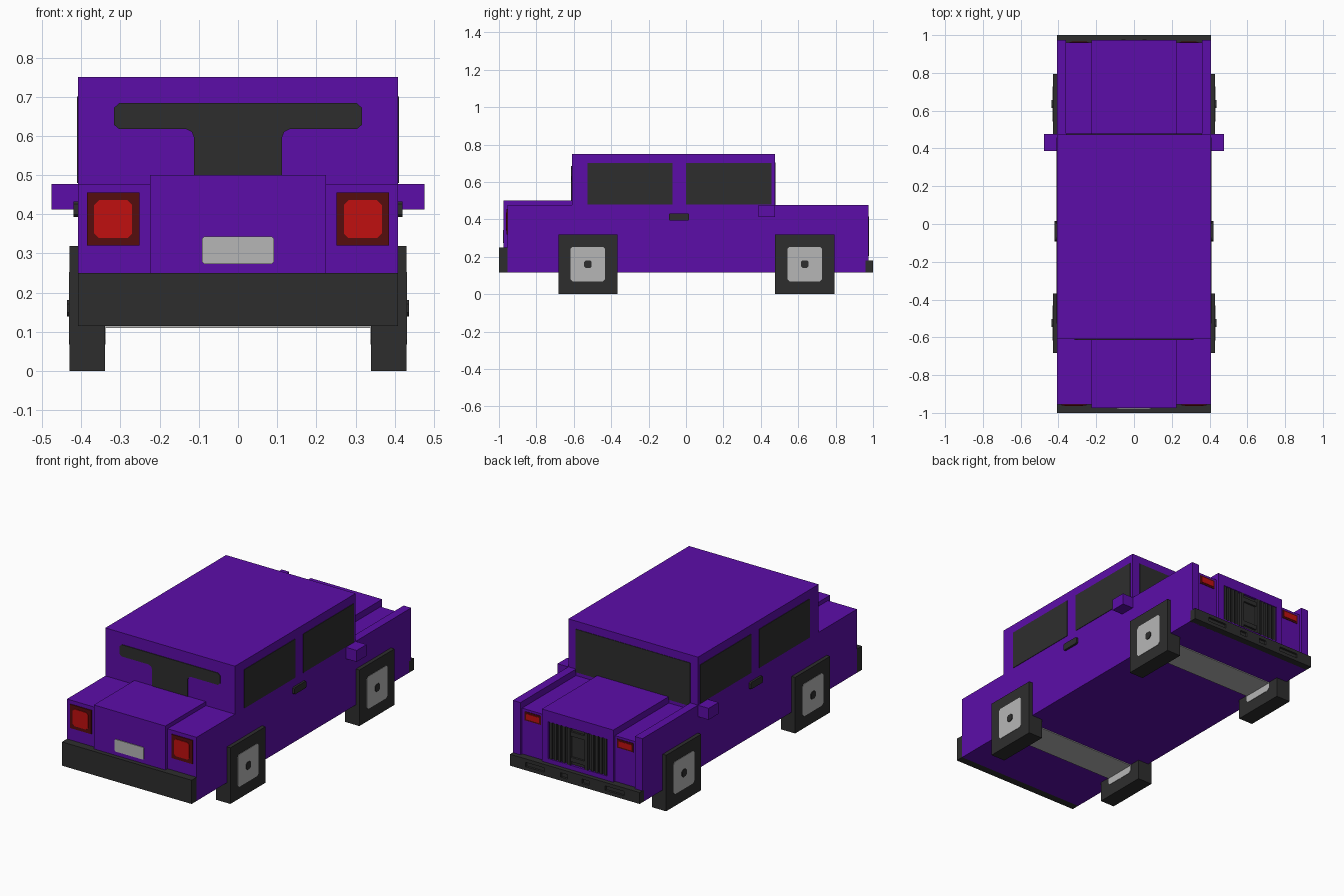
import bpy, bmesh

cube = bpy.data.objects.get("Cube")
if cube:
    bpy.data.objects.remove(cube, do_unlink=True)


def material(name, r, g, b):
    m = bpy.data.materials.new(name)
    m.use_nodes = True
    m.diffuse_color = (r, g, b, 1)
    m.node_tree.nodes["Principled BSDF"].inputs["Base Color"].default_value = (r, g, b, 1)
    return m


PURPLE = material("purple paint", 0.107, 0.004, 0.396)
DARK = material("dark trim", 0.027, 0.027, 0.027)
GREY = material("light grey metal", 0.468, 0.468, 0.468)
RED = material("red lamp", 0.53, 0.005, 0.005)
MAROON = material("dark red lamp frame", 0.089, 0.004, 0.004)


def prism(name, outline, axis, lo, hi, mat):
    """Extrude a 2D outline along x (outline in y, z) or y (outline in x, z)."""
    bm = bmesh.new()
    place = (lambda p, d: (d, p[0], p[1])) if axis == "x" else (lambda p, d: (p[0], d, p[1]))
    face = bm.faces.new([bm.verts.new(place(p, lo)) for p in outline])
    extruded = bmesh.ops.extrude_face_region(bm, geom=[face])["geom"]
    for v in extruded:
        if isinstance(v, bmesh.types.BMVert):
            v.co["xyz".index(axis)] = hi
    bmesh.ops.recalc_face_normals(bm, faces=bm.faces)
    mesh = bpy.data.meshes.new(name)
    bm.to_mesh(mesh)
    bm.free()
    mesh.materials.append(mat)
    obj = bpy.data.objects.new(name, mesh)
    bpy.context.collection.objects.link(obj)
    return obj


def rect(a0, a1, z0, z1, c=0.0):
    """Rectangle outline with optional clipped corners."""
    if not c:
        return [(a0, z0), (a1, z0), (a1, z1), (a0, z1)]
    return [(a0 + c, z0), (a1 - c, z0), (a1, z0 + c), (a1, z1 - c),
            (a1 - c, z1), (a0 + c, z1), (a0, z1 - c), (a0, z0 + c)]


def box(name, x0, x1, y0, y1, z0, z1, mat):
    return prism(name, rect(x0, x1, z0, z1), "y", y0, y1, mat)


def span(s, a, b):
    """Mirror an x range to side s."""
    return sorted((s * a, s * b))


W = 0.408      # half width of the body
SIDES = (("right", -1), ("left", 1))

# Body and cabin
prism("body", [(-0.955, 0.115), (0.96, 0.115), (0.96, 0.44), (0.475, 0.44), (0.475, 0.75),
               (-0.61, 0.75), (-0.61, 0.477), (-0.955, 0.477)], "x", -W, W, PURPLE)
box("front_centre_panel", -0.225, 0.225, -0.975, -0.61, 0.25, 0.50, PURPLE)
box("front_bumper", -W, W, -1.0, -0.955, 0.115, 0.25, DARK)
prism("number_plate", rect(-0.092, 0.092, 0.273, 0.343, 0.006), "y", -0.979, -0.97, GREY)

# T-shaped window
half = [(0.112, 0.49), (0.112, 0.595), (0.118, 0.61), (0.132, 0.617), (0.303, 0.617),
        (0.316, 0.628), (0.316, 0.672), (0.303, 0.684)]
prism("front_window", half + [(-x, z) for x, z in reversed(half)], "y", -0.614, -0.606, DARK)

# Windscreen on the far end of the cabin
prism("back_windscreen", rect(-0.36, 0.36, 0.46, 0.705), "y", 0.47, 0.478, DARK)

# Hood deck with a framed opening for the grille
box("hood", -0.225, 0.225, 0.475, 0.975, 0.415, 0.477, PURPLE)
box("grille_sill", -0.225, 0.225, 0.955, 0.975, 0.17, 0.205, PURPLE)
box("grille_backing", -0.185, 0.185, 0.955, 0.962, 0.2, 0.42, DARK)
for i in range(4):
    for side, s in SIDES:
        x = 0.09 + i * 0.027
        box(f"grille_bar_{side}_{i}", *span(s, x - 0.008, x + 0.008), 0.96, 0.972, 0.205, 0.415, DARK)
for side, s in SIDES:
    box(f"grille_centre_post_{side}", *span(s, 0.045, 0.065), 0.96, 0.978, 0.205, 0.415, DARK)
for i, z in enumerate((0.225, 0.37)):
    box(f"grille_crossbar_{i}", -0.045, 0.045, 0.96, 0.973, z, z + 0.025, DARK)

# Slotted bumper
box("back_bumper_core", -W, W, 0.955, 0.988, 0.115, 0.18, DARK)
for name, z0, z1 in (("lower", 0.115, 0.135), ("upper", 0.16, 0.18)):
    box(f"back_bumper_{name}_rail", -W, W, 0.988, 1.0, z0, z1, DARK)
box("back_bumper_middle_block", -0.045, 0.045, 0.988, 1.0, 0.135, 0.16, DARK)

for side, s in SIDES:
    # Bumper blocks between the slots
    for i, (a, b) in enumerate(((0.09, 0.19), (0.31, W))):
        box(f"back_bumper_block_{side}_{i}", *span(s, a, b), 0.988, 1.0, 0.135, 0.16, DARK)
    box(f"grille_frame_{side}", *span(s, 0.185, 0.225), 0.955, 0.975, 0.17, 0.415, PURPLE)

    # Raised fender strip that wraps down the end
    prism(f"fender_{side}", [(0.475, 0.44), (0.96, 0.44), (0.96, 0.18), (0.975, 0.18),
                             (0.975, 0.477), (0.475, 0.477)], "x", *span(s, 0.36, W), PURPLE)

    # Lamps at both ends
    prism(f"front_lamp_frame_{side}", rect(*span(s, 0.252, 0.385), 0.32, 0.455), "y", -0.96, -0.952, MAROON)
    prism(f"front_lamp_{side}", rect(*span(s, 0.27, 0.367), 0.339, 0.436, 0.012), "y", -0.963, -0.955, RED)
    prism(f"back_lamp_frame_{side}", rect(*span(s, 0.24, 0.342), 0.377, 0.427), "y", 0.956, 0.963, MAROON)
    prism(f"back_lamp_{side}", rect(*span(s, 0.25, 0.332), 0.386, 0.418), "y", 0.957, 0.966, RED)

    # Side windows, handle and mirror
    skin = span(s, W - 0.004, W + 0.003)
    prism(f"side_window_front_{side}", rect(-0.527, -0.072, 0.48, 0.70), "x", *skin, DARK)
    prism(f"side_window_back_{side}", rect(0.0, 0.457, 0.48, 0.70), "x", *skin, DARK)
    prism(f"door_handle_{side}", rect(-0.092, 0.017, 0.393, 0.432, 0.006), "x",
          *span(s, W - 0.004, W + 0.012), DARK)
    box(f"mirror_{side}", *span(s, W - 0.01, 0.476), 0.387, 0.476, 0.412, 0.477, PURPLE)

# Square wheels and axles
for end, y in (("front", -0.525), ("back", 0.635)):
    for side, s in SIDES:
        prism(f"wheel_{end}_{side}", rect(y - 0.158, y + 0.158, 0, 0.319), "x", *span(s, 0.34, 0.43), DARK)
        prism(f"hub_{end}_{side}", rect(y - 0.093, y + 0.093, 0.068, 0.253, 0.012), "x",
              *span(s, 0.338, 0.432), GREY)
        prism(f"hub_cap_{end}_{side}", rect(y - 0.021, y + 0.021, 0.139, 0.181, 0.01), "x",
              *span(s, 0.43, 0.436), DARK)
    box(f"axle_{end}", -0.34, 0.34, y - 0.093, y + 0.093, 0.11, 0.2, GREY)
